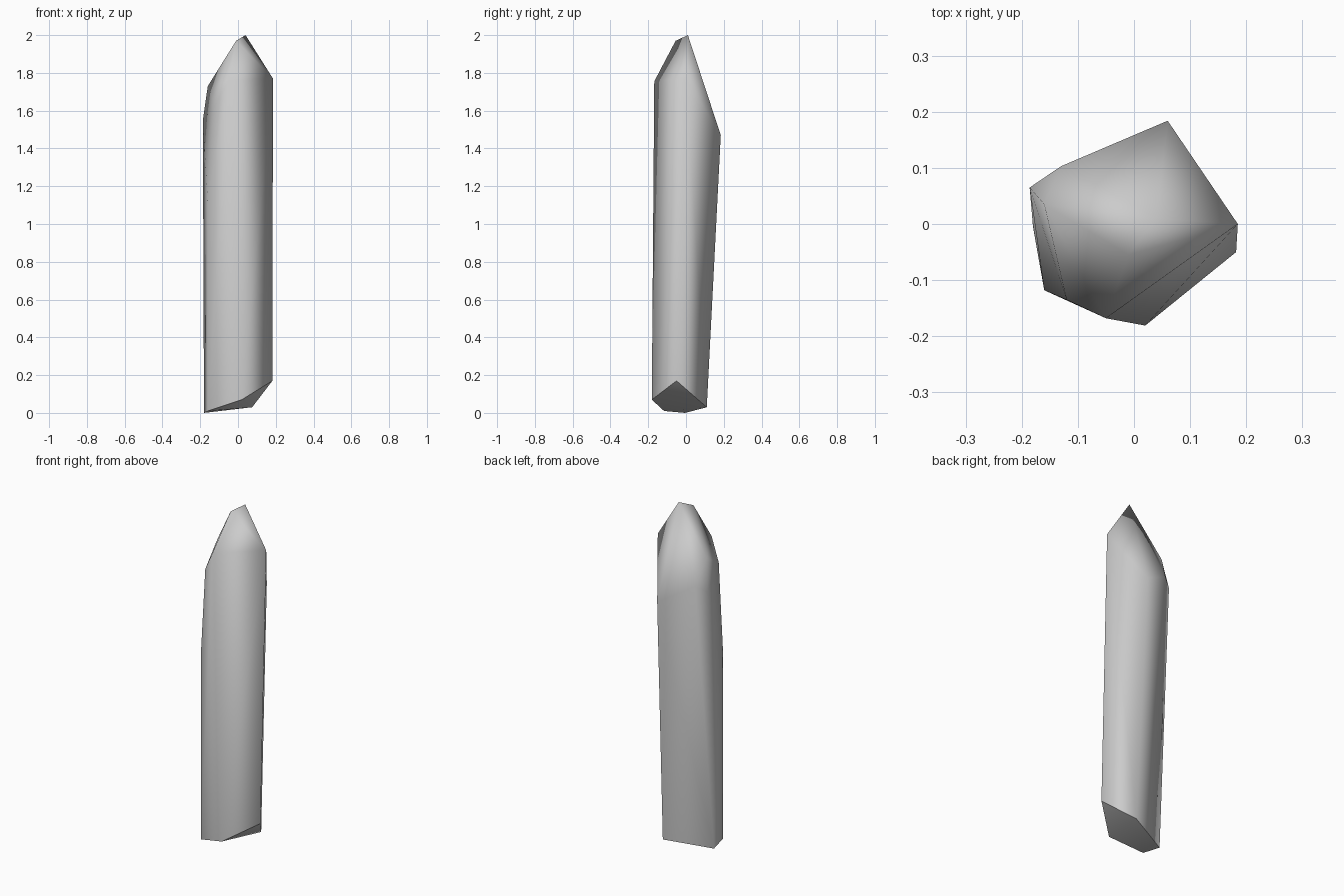
import bpy
import bmesh

cube = bpy.data.objects.get("Cube")
if cube:
    bpy.data.objects.remove(cube, do_unlink=True)

# Corner points of the crystal
broken_base = [(-0.16, -0.116, 0.01), (0.02, -0.181, 0.07), (0.182, -0.05, 0.17),
               (0.075, 0.11, 0.03), (-0.18, -0.005, 0.0)]
shoulders = [(0.185, 0.0, 1.77), (-0.05, -0.168, 1.755), (-0.12, -0.135, 1.63),
             (-0.16, -0.118, 1.12), (-0.16, 0.035, 1.73), (-0.186, 0.065, 1.55),
             (-0.13, 0.103, 1.58), (0.06, 0.184, 1.47)]
tip = [(0.04, 0.01, 2.0), (-0.01, -0.055, 1.97)]

# Stone material
stone = bpy.data.materials.new("grey_stone")
stone.use_nodes = True
grey = (0.6, 0.6, 0.6, 1)
stone.diffuse_color = grey
stone.node_tree.nodes["Principled BSDF"].inputs["Base Color"].default_value = grey

# Faceted shard wrapped around the corners
bm = bmesh.new()
for point in broken_base + shoulders + tip:
    bm.verts.new(point)
bmesh.ops.convex_hull(bm, input=bm.verts[:])
bmesh.ops.dissolve_limit(bm, angle_limit=0.05, verts=bm.verts[:], edges=bm.edges[:])
bmesh.ops.recalc_face_normals(bm, faces=bm.faces[:])

# Soft sides with a crisp edge around the broken base
for face in bm.faces:
    face.smooth = True
for edge in bm.edges:
    downward = [f.normal.z < -0.3 for f in edge.link_faces]
    edge.smooth = len(set(downward)) == 1

mesh = bpy.data.meshes.new("crystal_shard")
bm.to_mesh(mesh)
bm.free()
mesh.materials.append(stone)
shard = bpy.data.objects.new("crystal_shard", mesh)
bpy.context.collection.objects.link(shard)
